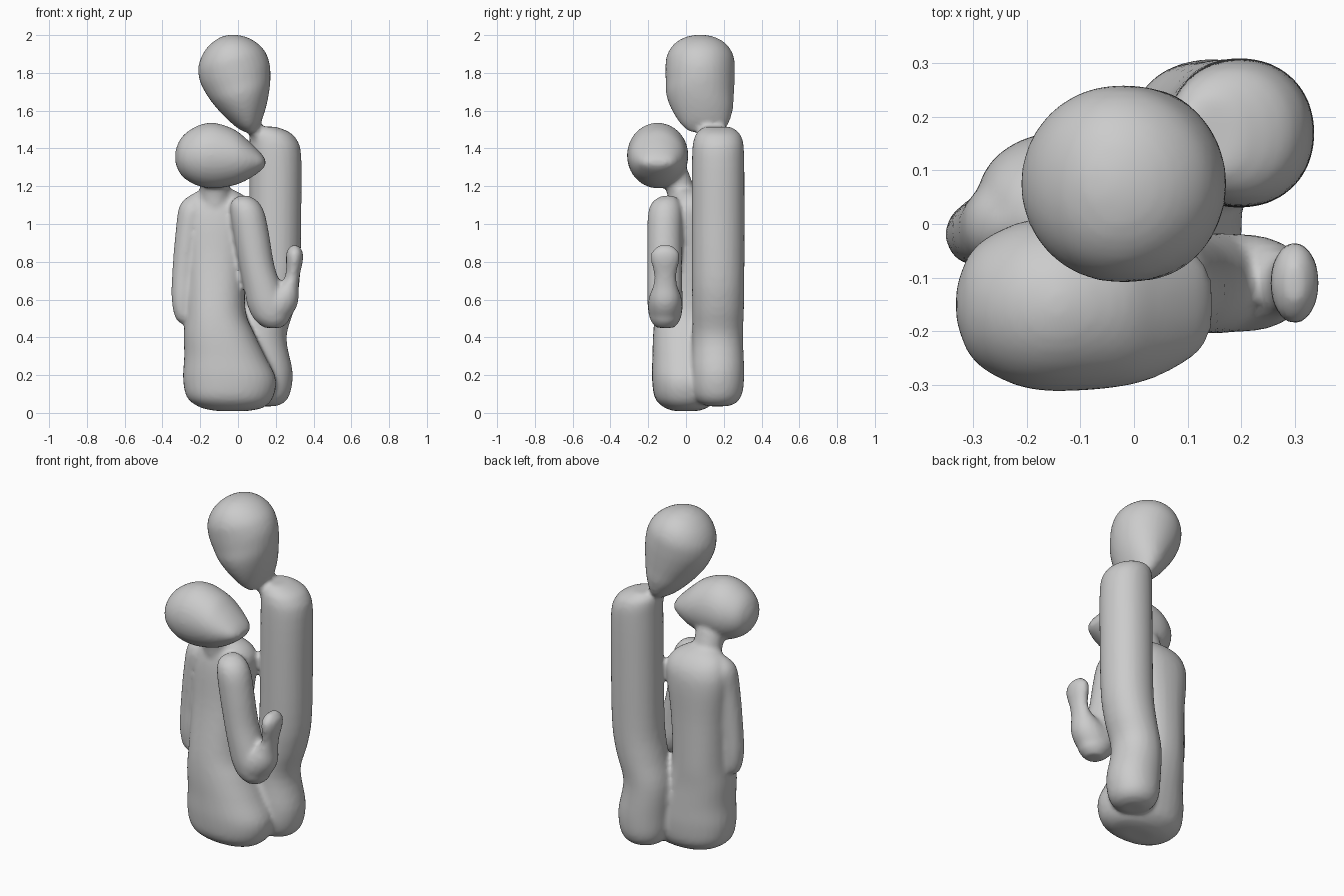
import bpy, bmesh, math
from mathutils import Vector

grey = bpy.data.materials.new("stone grey")
grey.diffuse_color = (0.6, 0.6, 0.6, 1)


def catmull(p0, p1, p2, p3, t):
    return [0.5 * (2 * b + (c - a) * t + (2 * a - 5 * b + 4 * c - d) * t * t
                   + (3 * b - a - 3 * c + d) * t ** 3)
            for a, b, c, d in zip(p0, p1, p2, p3)]


def loft(name, stations, power=2.0, up=None, sides=32, steps=4):
    """Skin superellipse rings (x, y, z, half width, half depth); up fixes the ring axis."""
    s = [stations[0]] + stations + [stations[-1]]
    pts = [catmull(*s[i:i + 4], k / steps) for i in range(len(s) - 3) for k in range(steps)]
    pts.append(stations[-1])
    bm = bmesh.new()
    depth, rings = Vector((0, 1, 0)), []
    for i, p in enumerate(pts):
        a, b = pts[max(i - 1, 0)], pts[min(i + 1, len(pts) - 1)]
        tangent = up or Vector((b[0] - a[0], 0, b[2] - a[2])).normalized()
        side = depth.cross(tangent)
        ring = []
        for k in range(sides):
            c, n = math.cos(math.tau * k / sides), math.sin(math.tau * k / sides)
            u = math.copysign(abs(c) ** (2 / power), c) * p[3]
            v = math.copysign(abs(n) ** (2 / power), n) * p[4]
            ring.append(bm.verts.new(Vector(p[:3]) + side * u + depth * v))
        rings.append(ring)
    for r, q in zip(rings, rings[1:]):
        for k in range(sides):
            j = (k + 1) % sides
            bm.faces.new((r[k], r[j], q[j], q[k]))
    bm.faces.new(rings[0])
    bm.faces.new(rings[-1])
    bmesh.ops.recalc_face_normals(bm, faces=bm.faces)
    me = bpy.data.meshes.new(name)
    bm.to_mesh(me)
    bm.free()
    me.materials.append(grey)
    ob = bpy.data.objects.new(name, me)
    bpy.context.collection.objects.link(ob)
    return ob


UP = Vector((0, 0, 1))

# tall figure: column body bending at the waist
tall_body = loft("tall_body", [
    (.145, .168, .035, .05, .05), (.145, .168, .055, .10, .10), (.145, .168, .11, .133, .132),
    (.145, .168, .22, .144, .140), (.125, .168, .40, .132, .134), (.165, .17, .56, .136, .137),
    (.19, .17, .72, .138, .139), (.197, .17, 1.05, .138, .140), (.198, .17, 1.36, .137, .138),
    (.185, .17, 1.45, .124, .128), (.165, .168, 1.49, .10, .105), (.145, .165, 1.515, .055, .07)],
    2.1, UP)
tall_neck = loft("tall_neck", [
    (.115, .13, 1.44, .04, .06), (.09, .12, 1.50, .032, .07), (.06, .11, 1.55, .035, .08)])

# tall head: teardrop whose tip is a ridge running front to back
axis = Vector((-.27, 0, .963))
profile = [(0, .02, .08), (.04, .065, .122), (.12, .117, .160), (.20, .156, .178), (.27, .180, .182),
           (.34, .191, .184), (.41, .178, .179), (.47, .136, .148), (.51, .08, .095), (.529, .025, .03)]
tall_head = loft("tall_head", [
    (.072 + axis.x * t, .075 + .03 * max(0, 1 - t / .2), 1.486 + axis.z * t, u, v)
    for t, u, v in profile], 2.0, axis)

# small figure: torso flaring at the base
small_body = loft("small_body", [
    (-.03, 0, .01, .08, .06), (-.032, 0, .028, .165, .115), (-.042, 0, .08, .227, .165),
    (-.045, 0, .18, .246, .180), (-.07, 0, .30, .215, .178), (-.10, 0, .42, .187, .174),
    (-.12, .007, .55, .159, .168), (-.118, .025, .80, .163, .147), (-.112, .035, 1.0, .182, .138),
    (-.105, .035, 1.09, .178, .122), (-.108, .025, 1.15, .14, .09), (-.115, -.005, 1.19, .07, .06)],
    2.25, UP)
small_neck = loft("small_neck", [
    (-.12, .0, 1.08, .09, .09), (-.122, -.025, 1.17, .08, .078), (-.125, -.07, 1.28, .085, .082)],
    2.0, UP)

# small head: teardrop lying on its side, tip to the right
small_head = loft("small_head", [
    (.145, -.15, 1.325, .015, .045), (.12, -.15, 1.329, .048, .09), (.05, -.15, 1.340, .106, .132),
    (-.02, -.15, 1.353, .148, .153), (-.12, -.15, 1.362, .173, .162), (-.20, -.15, 1.362, .164, .157),
    (-.27, -.15, 1.359, .128, .128), (-.31, -.15, 1.357, .085, .09), (-.332, -.15, 1.355, .03, .03)],
    2.0, Vector((-1, 0, 0)))

# arms of the small figure: the right one bent upward, the left one hanging
upper_arm = loft("right_upper_arm", [
    (.03, -.095, 1.15, .025, .03), (.035, -.105, 1.12, .070, .07), (.05, -.11, 1.06, .09, .09),
    (.07, -.113, .95, .094, .092), (.10, -.113, .78, .093, .092), (.135, -.112, .65, .102, .093),
    (.165, -.11, .56, .112, .093), (.18, -.11, .49, .09, .078), (.185, -.11, .45, .045, .045)],
    2.0, UP)
forearm = loft("right_forearm", [
    (.13, -.11, .53, .05, .05), (.18, -.11, .555, .098, .09), (.242, -.11, .61, .085, .085),
    (.277, -.11, .68, .046, .062), (.291, -.11, .74, .038, .060), (.299, -.11, .81, .045, .076),
    (.300, -.11, .855, .042, .070), (.300, -.11, .887, .018, .035)])
left_arm = loft("left_arm", [
    (-.215, .005, 1.15, .03, .03), (-.235, .003, 1.08, .076, .08), (-.262, -.008, .95, .069, .073),
    (-.287, -.015, .75, .061, .061), (-.296, -.02, .60, .055, .057), (-.290, -.02, .51, .043, .045),
    (-.284, -.02, .478, .018, .02)])


def fuse(main, *others):
    """Join the parts and melt them into one soft skin."""
    bpy.ops.object.select_all(action='DESELECT')
    for ob in (main, *others):
        ob.select_set(True)
    bpy.context.view_layer.objects.active = main
    bpy.ops.object.join()
    remesh = main.modifiers.new("skin", 'REMESH')
    remesh.mode = 'VOXEL'
    remesh.voxel_size = .013
    remesh.use_smooth_shade = True
    soft = main.modifiers.new("soften", 'SMOOTH')
    soft.factor, soft.iterations = .5, 5


tall_body.name = "joined_figures"
fuse(tall_body, tall_neck, tall_head, small_body, small_neck, small_head,
     upper_arm, forearm, left_arm)
